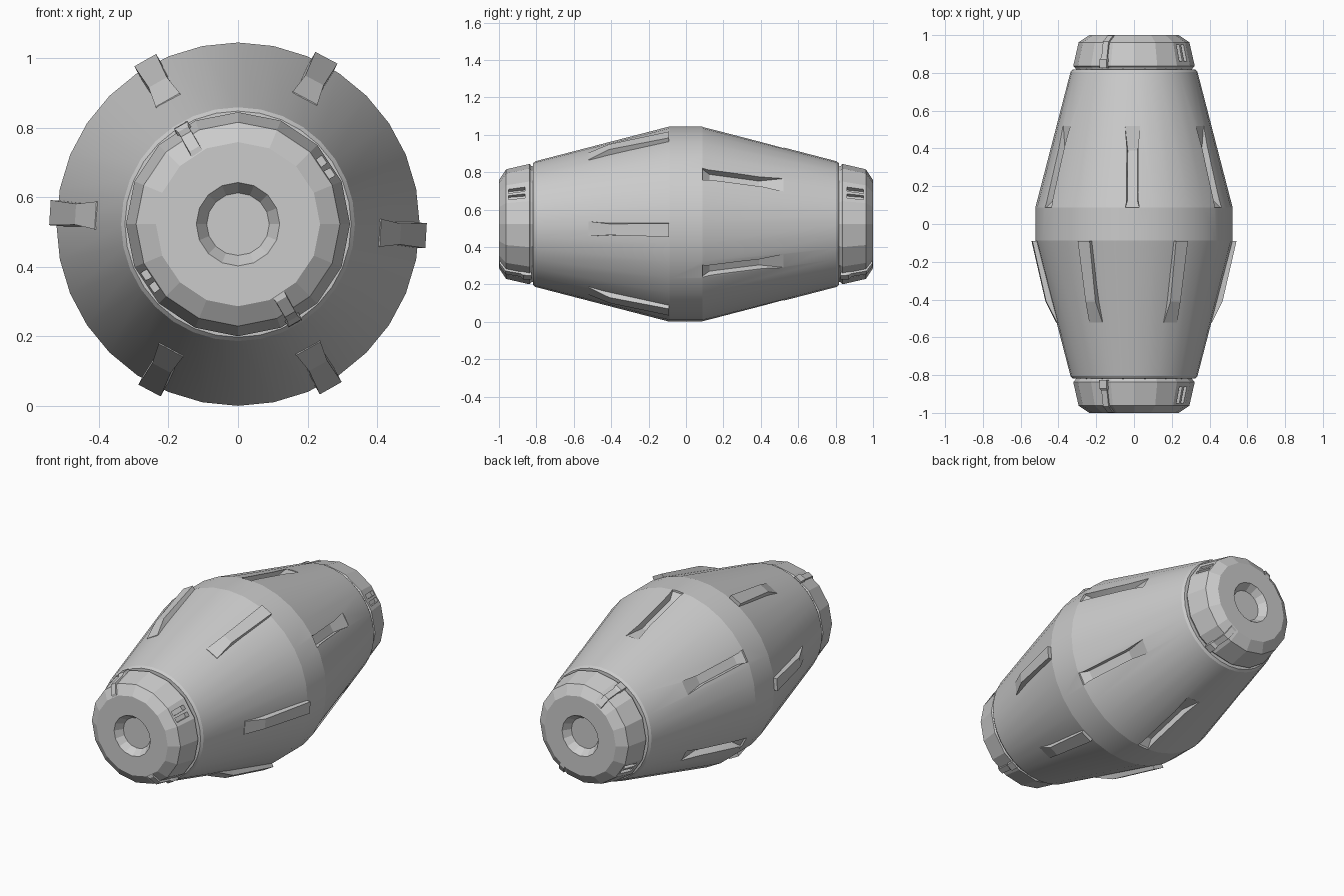
import bpy, bmesh, math
from mathutils import Matrix

if "Cube" in bpy.data.objects:
    bpy.data.objects.remove(bpy.data.objects["Cube"])

CZ = 0.5225  # height of the long axis


def finish(name, bm, smooth=None, hide=False):
    bmesh.ops.recalc_face_normals(bm, faces=bm.faces)
    me = bpy.data.meshes.new(name)
    bm.to_mesh(me)
    bm.free()
    ob = bpy.data.objects.new(name, me)
    bpy.context.collection.objects.link(ob)
    ob.location.z = CZ
    ob.hide_render = hide
    if smooth:
        shade(ob, smooth)
    return ob


def shade(ob, angle):
    bpy.ops.object.select_all(action='DESELECT')
    ob.select_set(True)
    bpy.context.view_layer.objects.active = ob
    bpy.ops.object.shade_smooth_by_angle(angle=math.radians(angle))


def lathe(name, profile, n):
    """Revolve (radius, y) points round the y axis, closing both ends."""
    bm = bmesh.new()
    rings = []
    for r, y in profile:
        rings.append([bm.verts.new((r * math.cos(2 * math.pi * i / n), y,
                                    r * math.sin(2 * math.pi * i / n))) for i in range(n)])
    for a, b in zip(rings, rings[1:]):
        for i in range(n):
            j = (i + 1) % n
            bm.faces.new((a[i], a[j], b[j], b[i]))
    bm.faces.new(rings[0])
    bm.faces.new(rings[-1][::-1])
    return finish(name, bm)


def add_loft(bm, stations, angle, shift=0.0):
    """Box loft along y: stations are (y, r_low, r_high, halfwidth_low, halfwidth_high)."""
    rot = Matrix.Rotation(-math.radians(angle), 4, 'Y')
    rings = []
    for y, lo, hi, wl, wh in stations:
        rings.append([bm.verts.new(rot @ Matrix.Translation((0, 0, shift)) @ v) for v in
                      [Matrix.Translation((x, y, z)).translation
                       for x, z in ((lo, -wl), (hi, -wh), (hi, wh), (lo, wl))]])
    for a, b in zip(rings, rings[1:]):
        for i in range(4):
            j = (i + 1) % 4
            bm.faces.new((a[i], a[j], b[j], b[i]))
    bm.faces.new(rings[0])
    bm.faces.new(rings[-1][::-1])


def cut(ob, cutter):
    m = ob.modifiers.new("cut", 'BOOLEAN')
    m.operation, m.solver, m.object = 'DIFFERENCE', 'EXACT', cutter
    bpy.context.view_layer.objects.active = ob
    bpy.ops.object.modifier_apply(modifier=m.name)
    bpy.data.objects.remove(cutter)


def surf(y):
    """Radius of the tapered shell at distance y from the middle."""
    return 0.522 - max(0, abs(y) - 0.088) * 0.187 / 0.717


# barrel shell
half = [(0.522, 0.088), (0.336, 0.805), (0.325, 0.818), (0.29, 0.82)]
body = lathe("barrel_shell", [(r, -y) for r, y in half[::-1]] + half, 32)

# six recessed slots in the back half, floor ramping up at the outer end
bm = bmesh.new()
for k in range(6):
    add_loft(bm, [(0.088, surf(0.09) - 0.012, 0.6, 0.036, 0.042),
                  (0.125, surf(0.125) - 0.04, 0.6, 0.026, 0.042),
                  (0.39, surf(0.39) - 0.04, 0.6, 0.026, 0.042),
                  (0.52, surf(0.52) - 0.004, 0.6, 0.04, 0.042)], 31 + 60 * k)
cut(body, finish("slot_cutter", bm, hide=True))
shade(body, 14)

# six raised ribs on the front half, each with a sloped foot
bm = bmesh.new()
for a in (-3.5, 62, 119.5):
    for turn in (0, 180):
        add_loft(bm, [(-0.09, 0.44, surf(0.09) + 0.02, 0.038, 0.036),
                      (-0.41, 0.38, surf(0.41) + 0.03, 0.038, 0.03),
                      (-0.522, 0.36, surf(0.52) + 0.001, 0.04, 0.04)], a + turn)
finish("front_ribs", bm)

for s, side in ((-1, "front"), (1, "back")):
    # end cap with a stepped rim and a central socket
    prof = [(0.30, 0.80), (0.312, 0.828), (0.322, 0.836), (0.293, 0.962),
            (0.236, 1.0), (0.12, 1.0), (0.09, 0.955)]
    cap = lathe(side + "_cap", [(r, s * y) for r, y in prof], 16)
    # paired vents cut in two opposite sides of the cap
    bm = bmesh.new()
    for a in (29, 37, 209, 217):
        add_loft(bm, [(s * 0.86, 0.285, 0.4, 0.013, 0.013),
                      (s * 0.95, 0.27, 0.4, 0.013, 0.013)], a)
    cut(cap, finish("vent_cutter", bm, hide=True))
    shade(cap, 10)
    # clips running over the rim
    bm = bmesh.new()
    for a in (120, 300):
        add_loft(bm, [(s * 0.825, 0.28, 0.33, 0.026, 0.022),
                      (s * 0.87, 0.27, 0.328, 0.026, 0.022),
                      (s * 0.885, 0.26, 0.315, 0.02, 0.017),
                      (s * 0.965, 0.23, 0.299, 0.02, 0.017),
                      (s * 0.998, 0.22, 0.25, 0.02, 0.017)], a)
    finish(side + "_cap_clips", bm)
